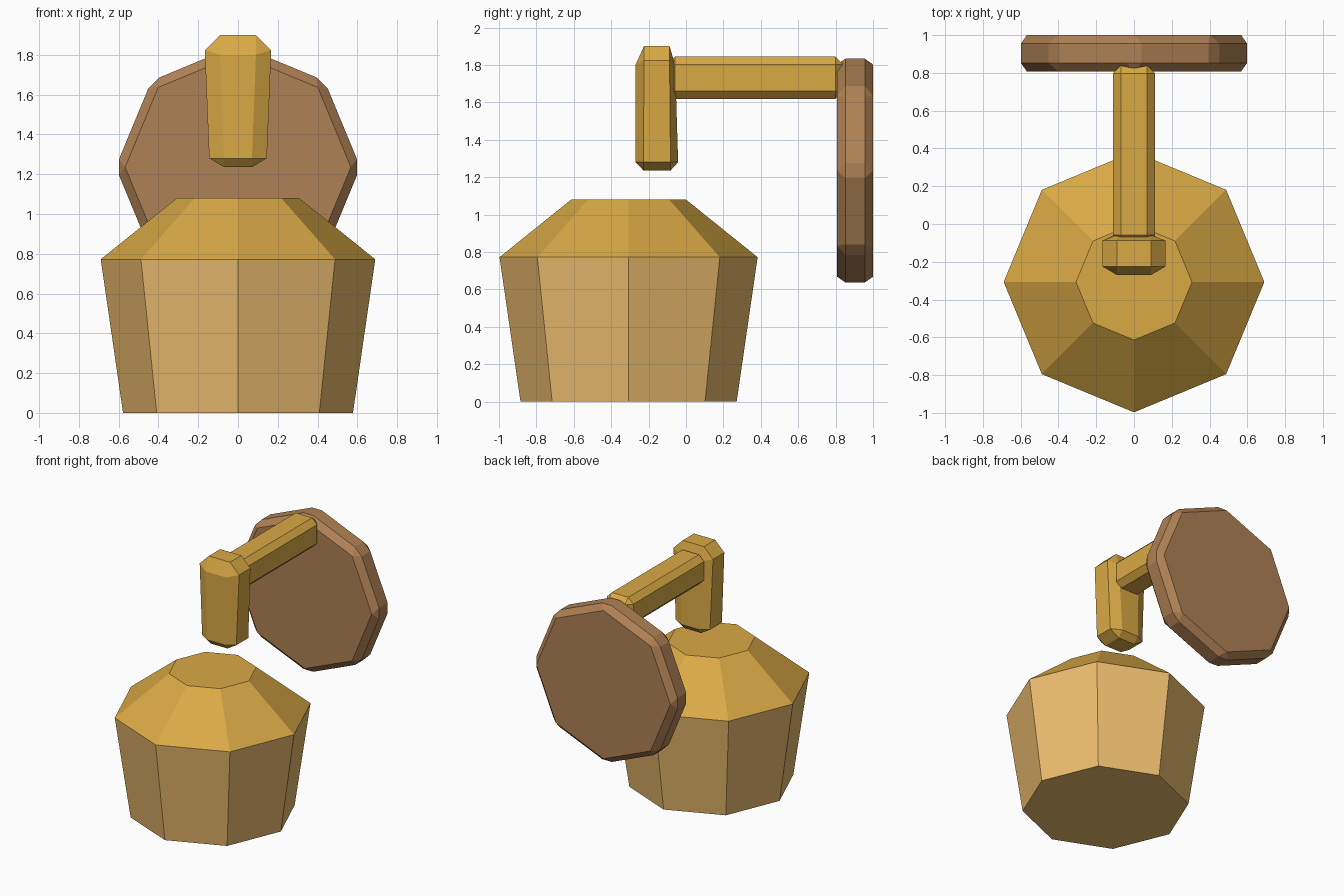
import bpy, bmesh
from math import pi, sin, cos
from mathutils import Matrix, Vector

if "Cube" in bpy.data.objects:
    bpy.data.objects.remove(bpy.data.objects["Cube"])


def material(name, rgb):
    m = bpy.data.materials.new(name)
    m.diffuse_color = (*rgb, 1)
    m.use_nodes = True
    m.node_tree.nodes["Principled BSDF"].inputs["Base Color"].default_value = m.diffuse_color
    return m


GOLD = material("gold", (0.70, 0.40, 0.06))
TAN = material("warm_glass", (0.85, 0.51, 0.16))
WOOD = material("wood", (0.43, 0.22, 0.09))


def finish(name, bm, *mats):
    bmesh.ops.recalc_face_normals(bm, faces=bm.faces)
    mesh = bpy.data.meshes.new(name)
    bm.to_mesh(mesh)
    bm.free()
    for m in mats:
        mesh.materials.append(m)
    ob = bpy.data.objects.new(name, mesh)
    bpy.context.collection.objects.link(ob)
    return ob


def chamfer(bm, width):
    bmesh.ops.bevel(bm, geom=bm.edges[:], offset=width, segments=1,
                    affect='EDGES', profile=0.5)


def loft(rings):
    """Skin equal-length rings of points and cap both ends."""
    bm = bmesh.new()
    rows = [[bm.verts.new(p) for p in r] for r in rings]
    n = len(rows[0])
    for a, b in zip(rows, rows[1:]):
        for i in range(n):
            j = (i + 1) % n
            bm.faces.new((a[i], a[j], b[j], b[i]))
    bm.faces.new(rows[0])
    bm.faces.new(rows[-1])
    return bm


# Lantern: tapered eight-sided body with a sloping gold cap
profile = [(0.578, 0), (0.69, 0.772), (0.307, 1.08)]
bm = loft([[(r * cos(i * pi / 4), -0.307 + r * sin(i * pi / 4), z)
            for i in range(8)] for r, z in profile])
for f in bm.faces:
    f.material_index = int(f.calc_center_median().z > 0.8)
finish("lantern", bm, TAN, GOLD)

# Wall plate: chamfered octagonal disc facing the front
bm = bmesh.new()
bmesh.ops.create_cone(bm, cap_ends=True, segments=8, radius1=0.615,
                      radius2=0.615, depth=0.192)
ang = min(abs(v.co.x) for v in bm.verts)
if ang > 0.01:  # put corners on the axes
    bmesh.ops.rotate(bm, verts=bm.verts, matrix=Matrix.Rotation(pi / 8, 3, 'Z'))
bmesh.ops.rotate(bm, verts=bm.verts, matrix=Matrix.Rotation(pi / 2, 3, 'X'))
chamfer(bm, 0.044)
bmesh.ops.translate(bm, verts=bm.verts, vec=(0, 0.904, 1.235))
finish("wall_plate", bm, WOOD)

# Arm: chamfered bar running from the plate into the hanger
bm = bmesh.new()
bmesh.ops.create_cube(bm, size=1)
bmesh.ops.scale(bm, verts=bm.verts, vec=(0.224, 0.94, 0.226))
chamfer(bm, 0.042)
bmesh.ops.translate(bm, verts=bm.verts, vec=(0, 0.37, 1.732))
finish("arm", bm, GOLD)

# Hanger: tapered post; inner (xi, y0i..y1i) and outer (xo, y0..y1) extents
# make an octagon, which closes to a rectangle at the top and bottom


def section(xi, xo, y0, y0i, y1i, y1, z_front, z_side):
    return [(-xi, y0, z_front), (xi, y0, z_front), (xo, y0i, z_side),
            (xo, y1i, z_side), (xi, y1, z_front), (-xi, y1, z_front),
            (-xo, y1i, z_side), (-xo, y0i, z_side)]


bm = loft([
    section(0.07, 0.07, -0.227, -0.227, -0.083, -0.083, 1.235, 1.235),
    section(0.07, 0.145, -0.27, -0.227, -0.083, -0.042, 1.28, 1.28),
    section(0.09, 0.167, -0.27, -0.225, -0.088, -0.058, 1.80, 1.823),
    section(0.09, 0.09, -0.225, -0.225, -0.088, -0.088, 1.90, 1.90),
])
bmesh.ops.remove_doubles(bm, verts=bm.verts, dist=0.001)
finish("hanger", bm, GOLD)
